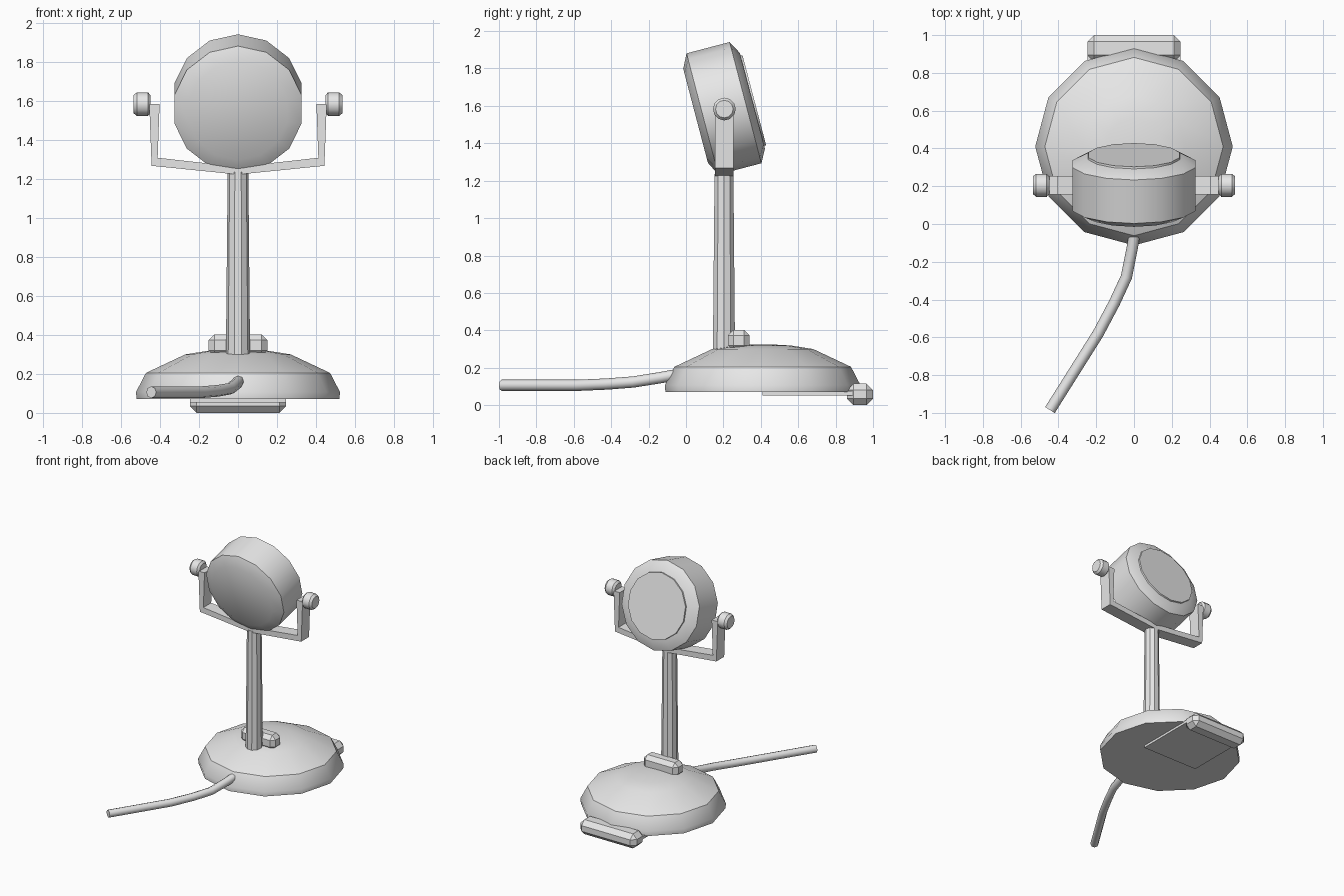
import bpy, bmesh, math
from mathutils import Vector

if "Cube" in bpy.data.objects:
    bpy.data.objects.remove(bpy.data.objects["Cube"])

grey = bpy.data.materials.new("plain_grey")
grey.diffuse_color = (0.8, 0.8, 0.8, 1)
grey.use_nodes = True
grey.node_tree.nodes["Principled BSDF"].inputs["Base Color"].default_value = grey.diffuse_color


def finish(name, bm, smooth=35):
    """Turn a bmesh into a named grey object, with sharp edges kept."""
    bmesh.ops.recalc_face_normals(bm, faces=bm.faces[:])
    me = bpy.data.meshes.new(name)
    bm.to_mesh(me)
    bm.free()
    ob = bpy.data.objects.new(name, me)
    bpy.context.collection.objects.link(ob)
    me.materials.append(grey)
    if smooth:
        bpy.ops.object.select_all(action='DESELECT')
        ob.select_set(True)
        bpy.context.view_layer.objects.active = ob
        bpy.ops.object.shade_smooth_by_angle(angle=math.radians(smooth))
    return ob


def loft(bm, rings):
    """Skin a list of vertex rings and cap both ends."""
    n = len(rings[0])
    for a, b in zip(rings, rings[1:]):
        for i in range(n):
            j = (i + 1) % n
            bm.faces.new((a[i], a[j], b[j], b[i]))
    bm.faces.new(rings[0][::-1])
    bm.faces.new(rings[-1])


def lathe(name, profile, sides, origin, axis=(0, 0, 1), ref=(1, 0, 0)):
    """Revolve (radius, height) pairs round an axis, first vertex towards ref."""
    o, a, u = Vector(origin), Vector(axis).normalized(), Vector(ref).normalized()
    v = a.cross(u)
    bm = bmesh.new()
    rings = []
    for r, h in profile:
        ring = []
        for i in range(sides):
            t = 2 * math.pi * i / sides
            ring.append(bm.verts.new(o + a * h + (u * math.cos(t) + v * math.sin(t)) * r))
        rings.append(ring)
    loft(bm, rings)
    return finish(name, bm)


def box(name, lo, hi, bevel=0):
    """Box between two corners with chamfered edges."""
    bm = bmesh.new()
    bmesh.ops.create_cube(bm, size=1)
    for v in bm.verts:
        v.co = Vector([l + (c + 0.5) * (h - l) for c, l, h in zip(v.co, lo, hi)])
    if bevel:
        bmesh.ops.bevel(bm, geom=bm.edges[:], offset=bevel, segments=1, affect='EDGES')
    return finish(name, bm, 0)


# Domed base
lathe("base", [(0.52, 0.07), (0.523, 0.107), (0.472, 0.205), (0.27, 0.30),
               (0.15, 0.319), (0.04, 0.325)], 12, (0, 0.41, 0))

# Post
lathe("post", [(0.062, 0.30), (0.053, 1.235)], 10, (0, 0.203, 0))

# Switch block behind the post
box("switch_block", (-0.15, 0.225, 0.29), (0.15, 0.34, 0.403), 0.03)

# Plate under the base and the bar at its rear edge
box("under_plate", (-0.245, 0.41, 0.052), (0.245, 0.90, 0.075))
box("rear_bar", (-0.247, 0.86, 0.0), (0.247, 1.0, 0.115), 0.035)

# U-shaped yoke: half outline mirrored in x, then extruded in y
outer = [(0.443, 1.267), (0.455, 1.585)]
inner = [(0.402, 1.585), (0.412, 1.308)]
half = outer + inner
outline = [(0, 1.222)] + half + [(0, 1.262)] + [(-x, z) for x, z in reversed(half)]
bm = bmesh.new()
front = [bm.verts.new((x, 0.156, z)) for x, z in outline]
back = [bm.verts.new((x, 0.254, z)) for x, z in outline]
n = len(outline)
m = n // 2
for i in range(n):
    j = (i + 1) % n
    bm.faces.new((front[i], front[j], back[j], back[i]))
for ring in (front, back):
    for i in range(m):
        # quad strip across the thickness of the yoke
        a, b, c, d = i, i + 1, (n + m - i - 1) % n, (n + m - i) % n
        if i >= m:
            break
    right = ring[:m + 1]
    left = [ring[0]] + ring[m:]
    bm.faces.new(right)
    bm.faces.new(left)
finish("yoke", bm, 0)

# Clamp knobs
for side, label in ((-1, "left"), (1, "right")):
    lathe(label + "_knob", [(0.045, 0.448), (0.061, 0.462), (0.061, 0.518), (0.047, 0.535)],
          12, (0, 0.205, 1.583), (side, 0, 0), (0, 0, 1))

# Tilted head with chamfered rims, and a thin raised lens on its back
tilt = math.radians(14.7)
axis = (0, math.cos(tilt), math.sin(tilt))
up = (0, -math.sin(tilt), math.cos(tilt))
centre = (0, 0.203, 1.587)
lathe("head", [(0.26, -0.157), (0.335, -0.119), (0.335, 0.119), (0.265, 0.157)],
      14, centre, axis, up)
lathe("lens", [(0.25, 0.15), (0.248, 0.168)], 14, centre, axis, up)

# Trailing cable: round section swept along a bent path
path = [Vector(p) for p in ((0.005, -0.04, 0.165), (-0.01, -0.13, 0.148), (-0.04, -0.28, 0.124),
                            (-0.105, -0.42, 0.113), (-0.19, -0.58, 0.106), (-0.445, -0.985, 0.106))]
bm = bmesh.new()
rings = []
for i, p in enumerate(path):
    d = (path[min(i + 1, len(path) - 1)] - path[max(i - 1, 0)]).normalized()
    s = d.cross(Vector((0, 0, 1))).normalized()
    w = s.cross(d)
    rings.append([bm.verts.new(p + (s * math.cos(t) + w * math.sin(t)) * 0.03)
                  for t in [2 * math.pi * k / 8 for k in range(8)]])
loft(bm, rings)
finish("cable", bm, 50)
